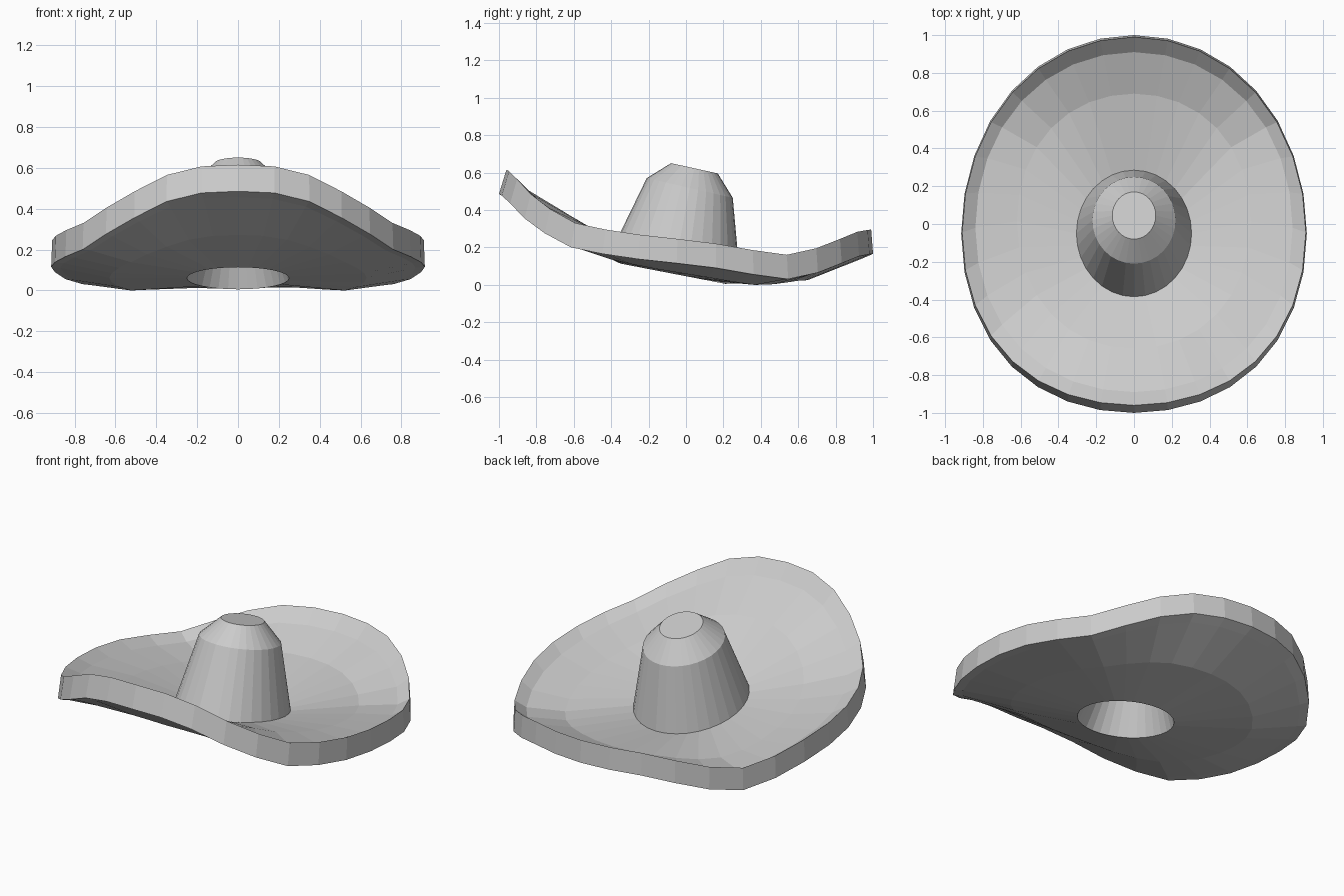
import bpy, bmesh
from math import sin, cos, pi

if "Cube" in bpy.data.objects:
    bpy.data.objects.remove(bpy.data.objects["Cube"])

N = 32
THICK = 0.13
# height of the wavy rim from back (first) to front (last), one side
RIM = [.30, .298, .288, .25, .20, .165, .19, .225, .25,
       .272, .30, .335, .41, .49, .57, .612, .62]


def squarish(t):
    """Slightly squared cosine, for the outline along y."""
    return cos(t) * (1 + 0.065 * sin(t) ** 2)


def tilted_ring(a, y_front, y_back, z_front, z_back):
    """Ellipse tilted about x, starting at the back."""
    yc, yr = (y_back + y_front) / 2, (y_back - y_front) / 2
    zc, zr = (z_back + z_front) / 2, (z_back - z_front) / 2
    return [(a * sin(t), yc + yr * cos(t), zc + zr * cos(t))
            for t in (2 * pi * i / N for i in range(N))]


def brim_ring(a, y_front, y_back, wave, sag, dip=0.0, drop=0.0):
    """Ring whose height blends the tilted base plane with the wavy rim."""
    pts = []
    for i in range(N):
        t = 2 * pi * i / N
        rim_z = RIM[min(i, N - i)]
        rim_y = 0.015 + 0.975 * squarish(t) - 0.06 * sin(t) ** 2
        y = ((y_back + y_front) / 2 + (y_back - y_front) / 2 * squarish(t)
             - sag * sin(t) ** 2)
        base = 0.20 - 0.20 * (y if wave < 1 else rim_y)
        dev = rim_z - (0.20 - 0.20 * rim_y)
        pts.append((a * sin(t), y, base + wave * dev - dip * sin(t) ** 2 - drop))
    return pts


def loft(name, rings, caps=()):
    bm = bmesh.new()
    rows = [[bm.verts.new(p) for p in r] for r in rings]
    for r, s in zip(rows, rows[1:]):
        for i in range(N):
            j = (i + 1) % N
            bm.faces.new((r[i], r[j], s[j], s[i]))
    for c in caps:
        bm.faces.new(rows[c])
    bmesh.ops.recalc_face_normals(bm, faces=bm.faces)
    me = bpy.data.meshes.new(name)
    bm.to_mesh(me)
    bm.free()
    ob = bpy.data.objects.new(name, me)
    bpy.context.collection.objects.link(ob)
    return ob


crown_base = tilted_ring(.305, -.385, .285, .215, .085)
hole = tilted_ring(.25, -.35, .21, .118, .01)

# brim: upper surface, rim wall, underside up to the head opening
loft("brim", [
    crown_base,
    brim_ring(.62, -.66, .69, .29, .0, dip=.04),
    brim_ring(.84, -.89, .91, .70, .03, dip=.03),
    brim_ring(.91, -.96, .99, 1.0, .06),
    brim_ring(.915, -1.0, 1.0, 1.0, .05, drop=THICK),
    brim_ring(.87, -.95, .94, .88, .04, drop=THICK),
    brim_ring(.63, -.69, .65, .30, .0, dip=.02, drop=THICK),
    hole,
])

# crown: outer shell with a flat top
loft("crown", [crown_base,
               tilted_ring(.22, -.21, .25, .575, .47),
               tilted_ring(.115, -.08, .17, .655, .60)], caps=(2,))

# hollow inside of the crown
lining = loft("crown_lining", [hole,
                               tilted_ring(.115, -.12, .12, .49, .42),
                               tilted_ring(.06, -.05, .07, .54, .51)], caps=(2,))
lining.data.flip_normals()

# rest the hat on the ground
objs = list(bpy.context.collection.objects)
low = min(v.co.z for o in objs for v in o.data.vertices)
for o in objs:
    for v in o.data.vertices:
        v.co.z -= low
